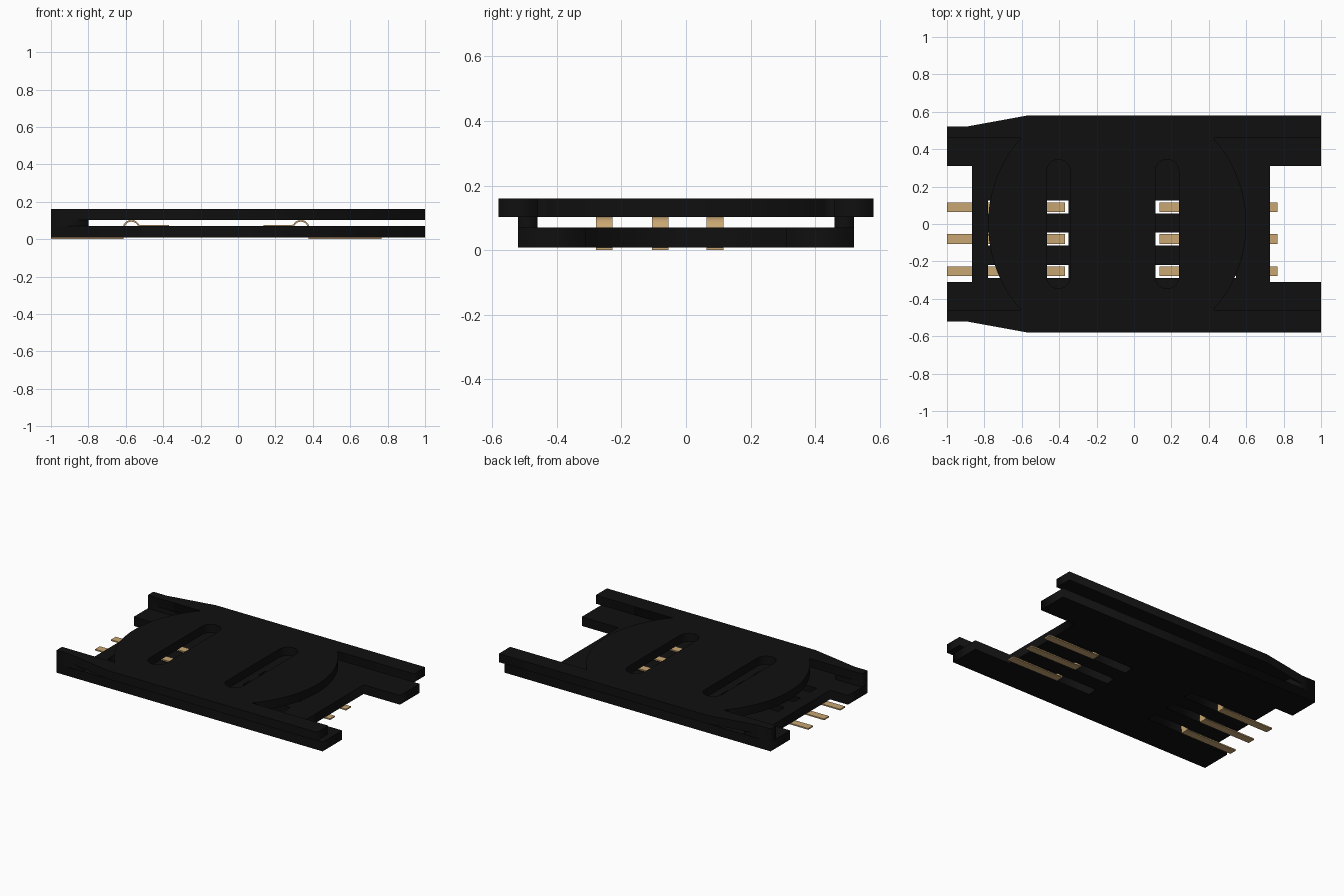
import bpy, bmesh, math

if "Cube" in bpy.data.objects:
    bpy.data.objects.remove(bpy.data.objects["Cube"])


def material(name, rgb):
    m = bpy.data.materials.new(name)
    m.diffuse_color = (*rgb, 1)
    m.use_nodes = True
    m.node_tree.nodes["Principled BSDF"].inputs["Base Color"].default_value = m.diffuse_color
    return m


BLACK = material("black_plastic", (0.005, 0.005, 0.005))
GOLD = material("contact_metal", (0.58, 0.38, 0.17))


def to_mesh(ob, mat):
    ob.data.materials.append(mat)
    bpy.ops.object.select_all(action='DESELECT')
    ob.select_set(True)
    bpy.context.view_layer.objects.active = ob
    bpy.ops.object.convert(target='MESH')
    return bpy.context.object


def plate(name, loops, z0, z1):
    """Flat plate from an outline followed by hole loops."""
    cu = bpy.data.curves.new(name, 'CURVE')
    cu.dimensions = '2D'
    cu.fill_mode = 'BOTH'
    cu.extrude = (z1 - z0) / 2
    for pts in loops:
        s = cu.splines.new('POLY')
        s.points.add(len(pts) - 1)
        for p, (x, y) in zip(s.points, pts):
            p.co = (x, y, 0, 1)
        s.use_cyclic_u = True
    ob = bpy.data.objects.new(name, cu)
    ob.location.z = (z0 + z1) / 2
    bpy.context.collection.objects.link(ob)
    return to_mesh(ob, BLACK)


def rect(x0, x1, y0, y1):
    return [(x0, y0), (x1, y0), (x1, y1), (x0, y1)]


def arc(cx, cy, r, a0, a1, n):
    return [(cx + r * math.cos(a0 + (a1 - a0) * i / n),
             cy + r * math.sin(a0 + (a1 - a0) * i / n)) for i in range(n + 1)]


def flip(pts):
    return [(x, -y) for x, y in reversed(pts)]


MID = -0.117                      # mirror line of the two contact rows
ROWS = (0.09, -0.08, -0.253)
PI = math.pi

# Base plate with four arms and six contact slots
half = [(0.727, 0.31), (1, 0.31), (1, 0.52), (-1, 0.52), (-1, 0.31), (-0.865, 0.31)]
slots = []
for y in ROWS:
    slots.append(rect(-0.78, -0.35, y - 0.035, y + 0.035))
    slots.append(rect(2 * MID + 0.35, 2 * MID + 0.78, y - 0.035, y + 0.035))
plate("base_plate", [half + flip(half)] + slots, 0.008, 0.07)

# Top cover: round centre joined to two side rails, with two long slots
R, CX, YI = 0.69, -0.09, 0.46
a = math.asin(YI / R)
rail = [(1, YI), (1, 0.58), (-0.57, 0.58), (-0.9, 0.52), (-1, 0.52), (-1, YI)]
outline = (rail + arc(CX, 0, R, PI - a, PI + a, 24) + flip(rail)
           + arc(CX, 0, R, -a, a, 24))


def stadium(x, r=0.063, y=0.282):
    return arc(x, y, r, 0, PI, 12) + arc(x, -y, r, PI, 2 * PI, 12)


plate("top_cover", [outline, stadium(-0.403), stadium(0.177)], 0.102, 0.16)

# End stops joining base and cover
for side, s in (("left", 1), ("right", -1)):
    y0, y1 = sorted((s * 0.46, s * 0.52))
    plate("end_stop_" + side, [rect(-1, -0.8, y0, y1)], 0.069, 0.103)

# Spring contacts: flat tail, rising bend, flat tip
T = 0.009
path = [(-0.43, T / 2), (-0.045, T / 2)]
path += arc(0, 0.056, 0.042, PI, 0.15 * PI, 12)
path += [(0.048, 0.071), (0.2, 0.071)]


def contact(name, x, y, direction):
    bm = bmesh.new()
    pairs = [[bm.verts.new((x + direction * u, y + d, z)) for d in (-0.026, 0.026)]
             for u, z in path]
    for p, q in zip(pairs, pairs[1:]):
        bm.faces.new((p[0], q[0], q[1], p[1]))
    me = bpy.data.meshes.new(name)
    bm.to_mesh(me)
    bm.free()
    ob = bpy.data.objects.new(name, me)
    bpy.context.collection.objects.link(ob)
    mod = ob.modifiers.new("thickness", 'SOLIDIFY')
    mod.thickness = T
    mod.offset = 0
    to_mesh(ob, GOLD)
    bpy.ops.object.shade_smooth_by_angle(angle=math.radians(35))


for i, y in enumerate(ROWS):
    contact(f"contact_back_{i + 1}", -0.57, y, 1)
    contact(f"contact_entry_{i + 1}", 2 * MID + 0.57, y, -1)
